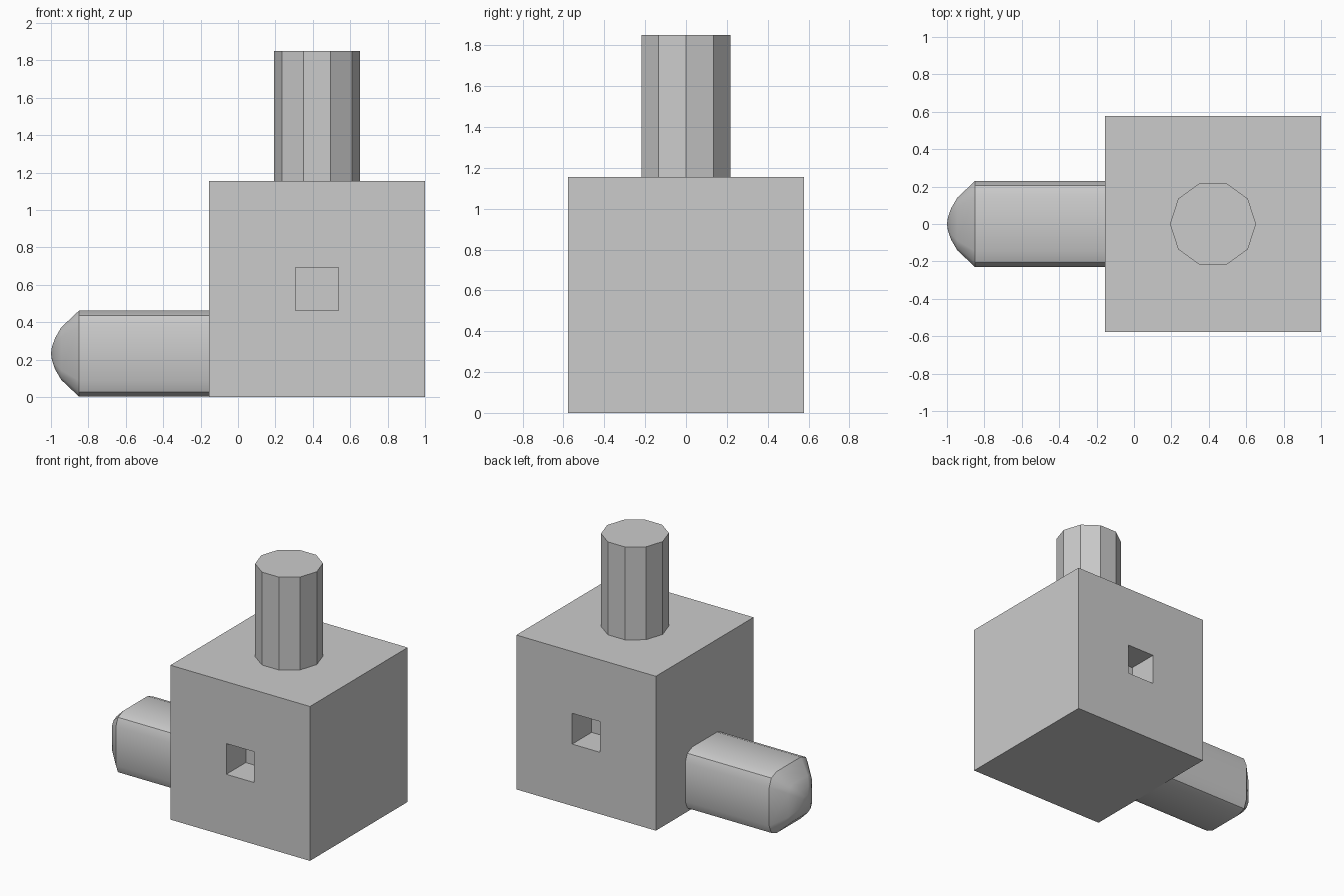
import bpy
import bmesh
from math import radians, cos, sin, hypot, atan2
from mathutils import Matrix

if "Cube" in bpy.data.objects:
    bpy.data.objects.remove(bpy.data.objects["Cube"], do_unlink=True)

BODY = 1.155          # block edge
PEG = 0.23            # half width of pegs, edge of sockets
CX = 1 - BODY / 2     # block centre in x

grey = bpy.data.materials.new("light_grey")
grey.diffuse_color = (0.6, 0.6, 0.6, 1)
grey.use_nodes = True
grey.node_tree.nodes["Principled BSDF"].inputs["Base Color"].default_value = (0.6, 0.6, 0.6, 1)


def finish(bm, name):
    bmesh.ops.recalc_face_normals(bm, faces=bm.faces)
    mesh = bpy.data.meshes.new(name)
    bm.to_mesh(mesh)
    bm.free()
    mesh.materials.append(grey)
    obj = bpy.data.objects.new(name, mesh)
    bpy.context.collection.objects.link(obj)
    return obj


def box(name, size, centre):
    bm = bmesh.new()
    bmesh.ops.create_cube(bm, size=size, matrix=Matrix.Translation(centre))
    return finish(bm, name)


# Block with a square blind socket in the front and the back
block = box("block", BODY, (CX, 0, BODY / 2))
for side, label in ((-1, "front"), (1, "back")):
    cutter = box(label + "_socket_cutter", 2 * PEG, (CX, side * BODY / 2, BODY / 2))
    cutter.scale = (0.5, 1, 0.5)
    cutter.location = (CX / 2, 0, BODY / 4)
    cutter.hide_render = True
    cutter.hide_viewport = True
    cut = block.modifiers.new(label + "_socket", 'BOOLEAN')
    cut.operation = 'DIFFERENCE'
    cut.solver = 'EXACT'
    cut.object = cutter

# Ten-sided top peg
bm = bmesh.new()
bmesh.ops.create_cone(bm, cap_ends=True, segments=10, radius1=PEG, radius2=PEG, depth=0.695,
                      matrix=Matrix.Translation((CX, 0, BODY + 0.3475)) @ Matrix.Rotation(radians(90), 4, 'Z'))
# keep a corner pointing along x
if max(v.co.x for v in bm.verts) < CX + PEG - 0.005:
    bmesh.ops.rotate(bm, verts=bm.verts, cent=(CX, 0, 0), matrix=Matrix.Rotation(radians(18), 3, 'Z'))
finish(bm, "top_peg")

# Side peg: square section with two-step rounded corners, swept into a dome
BEVEL = 0.085
section = []
for q in range(4):
    for step in range(3):
        a = radians(q * 90 + step * 45)
        cq = radians(q * 90 + 45)
        inner = (PEG - BEVEL) * 2 ** 0.5
        section.append((inner * cos(cq) + BEVEL * cos(a), inner * sin(cq) + BEVEL * sin(a)))

# x, scale, blend from square to round
stations = [(-0.155, 1, 0), (-0.85, 1, 0), (-0.945, 0.64, 0.3), (-0.978, 0.4, 0.6), (-0.995, 0.18, 1)]
bm = bmesh.new()
rings = []
for x, scale, blend in stations:
    ring = []
    for y, z in section:
        k = scale * (1 - blend + blend * PEG / hypot(y, z))
        ring.append(bm.verts.new((x, y * k, PEG + 0.002 + z * k)))
    rings.append(ring)
n = len(section)
for a, b in zip(rings, rings[1:]):
    for i in range(n):
        j = (i + 1) % n
        bm.faces.new((a[i], a[j], b[j], b[i]))
tip = bm.verts.new((-1, 0, PEG + 0.002))
for i in range(n):
    bm.faces.new((rings[-1][i], rings[-1][(i + 1) % n], tip))
bm.faces.new(rings[0])
side_peg = finish(bm, "side_peg")

bpy.ops.object.select_all(action='DESELECT')
side_peg.select_set(True)
bpy.context.view_layer.objects.active = side_peg
bpy.ops.object.shade_smooth_by_angle(angle=radians(32))
